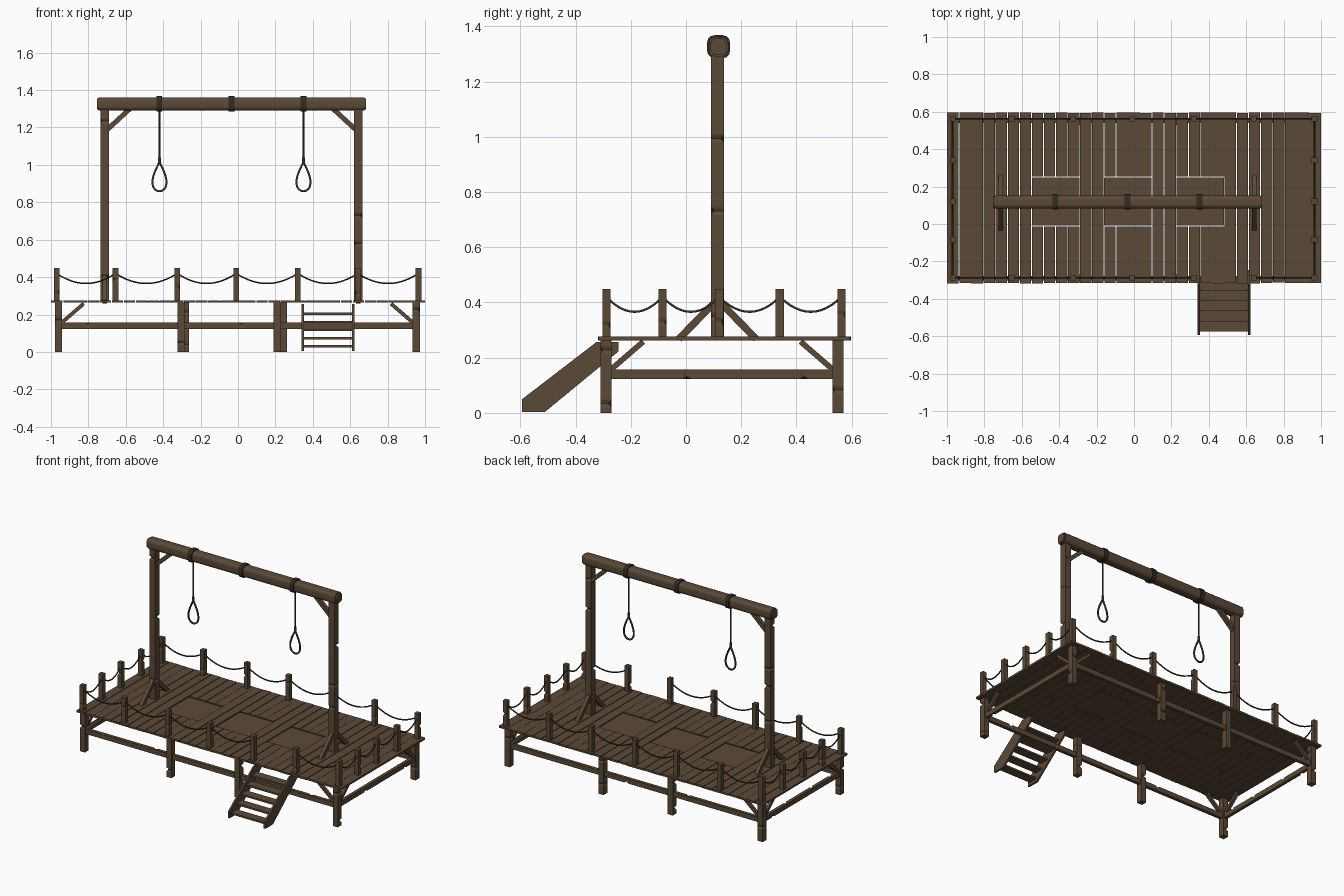
import bpy, bmesh, math, random
from mathutils import Vector, Matrix

if "Cube" in bpy.data.objects:
    bpy.data.objects.remove(bpy.data.objects["Cube"])

random.seed(4)


def material(name, rgb):
    m = bpy.data.materials.new(name)
    m.diffuse_color = (*rgb, 1)
    m.use_nodes = True
    m.node_tree.nodes["Principled BSDF"].inputs["Base Color"].default_value = m.diffuse_color
    return m


WOOD = material("weathered_wood", (0.105, 0.068, 0.039))
ROPE = material("dark_rope", (0.045, 0.032, 0.018))
BAND = material("dark_binding", (0.032, 0.024, 0.016))


def finish(name, bm, mat):
    bmesh.ops.recalc_face_normals(bm, faces=bm.faces)
    me = bpy.data.meshes.new(name)
    bm.to_mesh(me)
    bm.free()
    me.materials.append(mat)
    ob = bpy.data.objects.new(name, me)
    bpy.context.collection.objects.link(ob)
    return ob


def bar(name, p0, p1, w, d, mat=WOOD, chips=0, round_=0.0):
    """Squared timber from p0 to p1, with optional corner chips or rounded long edges."""
    p0, p1 = Vector(p0), Vector(p1)
    ax = p1 - p0
    length = ax.length
    ax.normalize()
    a = Vector((1, 0, 0)) if abs(ax.x) < 1e-4 else Vector((0, 1, 0))
    b = ax.cross(a)
    bm = bmesh.new()
    bmesh.ops.create_cube(bm, size=1)
    bmesh.ops.scale(bm, vec=(w, d, length), verts=bm.verts)
    if round_:
        es = [e for e in bm.edges if abs(e.verts[0].co.z - e.verts[1].co.z) > length / 2]
        bmesh.ops.bevel(bm, geom=es, offset=round_, segments=3, profile=0.5, affect='EDGES')
    for i in range(chips):
        # notch one corner edge
        z = length * ((i + random.uniform(0.25, 0.75)) / chips - 0.5)
        for dz in (-0.014, 0, 0.014):
            bmesh.ops.bisect_plane(bm, geom=bm.verts[:] + bm.edges[:] + bm.faces[:],
                                   plane_co=(0, 0, z + dz), plane_no=(0, 0, 1))
        sx, sy = random.choice((-1, 1)), random.choice((-1, 1))
        for v in bm.verts:
            if abs(v.co.z - z) < 1e-4 and v.co.x * sx > 0 and v.co.y * sy > 0:
                v.co.x *= 0.5
                v.co.y *= 0.5
    rot = Matrix((a, b, ax)).transposed().to_4x4()
    bm.transform(Matrix.Translation((p0 + p1) / 2) @ rot)
    return finish(name, bm, mat)


def box(name, x0, x1, y0, y1, z0, z1, mat=WOOD):
    return bar(name, ((x0 + x1) / 2, (y0 + y1) / 2, z0), ((x0 + x1) / 2, (y0 + y1) / 2, z1),
               x1 - x0, y1 - y0, mat)


def rope(name, pts, radius, cyclic=False):
    cu = bpy.data.curves.new(name, 'CURVE')
    cu.dimensions = '3D'
    cu.bevel_depth = radius
    cu.bevel_resolution = 1
    cu.use_fill_caps = True
    sp = cu.splines.new('POLY')
    sp.points.add(len(pts) - 1)
    for p, c in zip(sp.points, pts):
        p.co = (*c, 1)
    sp.use_cyclic_u = cyclic
    cu.materials.append(ROPE)
    ob = bpy.data.objects.new(name, cu)
    bpy.context.collection.objects.link(ob)
    return ob


DECK0, DECK1 = 0.263, 0.276
YF, YB = -0.29, 0.55
PITCH = 2 / 31
TRAPS = (8, 14, 20)          # plank seams at the trapdoor centres

# Deck planks, split around the trapdoors
wide = {0, 3, 4, 5, 6, 7, 8, 11, 12, 13, 16, 17, 18, 19, 23, 24, 25, 26}
for i in range(31):
    x0 = -1 + PITCH * i + (0.0025 if i - 1 in wide else 0.0007) * (i > 0)
    x1 = -1 + PITCH * (i + 1) - (0.0025 if i in wide else 0.0007) * (i < 30)
    ya, yb = -0.318 + random.uniform(0, 0.004), 0.597 - random.uniform(0, 0.004)
    if any(t - 2 < i <= t + 2 for t in TRAPS):
        box("deck_plank", x0, x1, ya, -0.013, DECK0, DECK1)
        box("deck_plank", x0, x1, 0.253, yb, DECK0, DECK1)
    else:
        box("deck_plank", x0, x1, ya, yb, DECK0, DECK1)
for t in TRAPS:
    cx = -1 + PITCH * (t + 1)
    box("trapdoor", cx - 0.127, cx + 0.127, -0.009, 0.249, DECK0, DECK1 - 0.005)

# Legs, rails and corner braces below the deck
for y, xs in ((YF, (-0.96, -0.305, 0.21, 0.953)), (YB, (-0.96, -0.28, 0.243, 0.953))):
    for x in xs:
        bar("platform_leg", (x, y, 0), (x, y, DECK0), 0.038, 0.04, chips=2)
    bar("long_rail", (-0.955, y, 0.14), (0.95, y, 0.14), 0.022, 0.033, chips=5)
    s = 1 if y < 0 else -1
    for x, r in ((-0.96, 1), (0.953, -1)):
        bar("long_brace", (x + r * 0.01, y, 0.15), (x + r * 0.135, y, 0.258), 0.02, 0.02)
        bar("side_brace", (x, y + s * 0.01, 0.15), (x, y + s * 0.135, 0.258), 0.02, 0.02)
for x in (-0.96, 0.953):
    bar("side_rail", (x, YF, 0.14), (x, YB, 0.14), 0.022, 0.033, chips=4)

# Railing posts with sagging ropes
RX = (-0.97, -0.655, -0.325, -0.01, 0.32, 0.64, 0.965)
RY = (-0.288, -0.085, 0.12, 0.34, 0.563)
runs = [[(x, RY[0]) for x in RX[:5]], [(x, RY[0]) for x in RX[5:]], [(x, RY[-1]) for x in RX],
        [(RX[0], y) for y in RY], [(RX[-1], y) for y in RY]]
for x, y in sorted({p for run in runs for p in run}):
    bar("railing_post", (x, y, DECK0), (x, y, 0.449), 0.03, 0.03, chips=1)
for run in runs:
    for (xa, ya), (xb, yb) in zip(run, run[1:]):
        pts = []
        for k in range(13):
            t = k / 12
            pts.append((xa + (xb - xa) * t, ya + (yb - ya) * t, 0.42 - 0.054 * (1 - (2 * t - 1) ** 2)))
        rope("railing_rope", pts, 0.0045)

# Tall frame: uprights, head braces and foot braces
GY = 0.114
for x, r in ((-0.713, 1), (0.643, -1)):
    bar("frame_upright", (x, GY, DECK0), (x, GY, 1.30), 0.044, 0.046, chips=5)
    bar("head_brace", (x + r * 0.01, GY, 1.185), (x + r * 0.135, GY, 1.3), 0.026, 0.026)
    for s in (-1, 1):
        bar("foot_brace", (x, GY + s * 0.14, 0.268), (x, GY + s * 0.01, 0.4), 0.024, 0.026)

# Cross beam with rounded edges, and its bindings
BZ = 1.326
bar("cross_beam", (-0.745, 0.118, BZ), (0.675, 0.118, BZ), 0.07, 0.07, round_=0.022)
for x0, x1 in ((-0.755, -0.745), (0.675, 0.685)):
    bar("beam_end", (x0, 0.118, BZ), (x1, 0.118, BZ), 0.058, 0.058, round_=0.018)
for x in (-0.42, -0.035, 0.35):
    bar("beam_binding", (x - 0.015, 0.118, BZ), (x + 0.015, 0.118, BZ), 0.083, 0.083, BAND, round_=0.026)

# Hanging ropes with teardrop loops
for x in (-0.42, 0.35):
    rope("hanging_rope", [(x, 0.118, 1.29), (x, 0.118, 1.02)], 0.005)
    rope("rope_knot", [(x, 0.118, 1.005), (x, 0.118, 1.04)], 0.009)
    loop = []
    for k in range(24):
        t = math.tau * k / 24
        loop.append((x + 0.052 * math.sin(t) * math.sin(t / 2) ** 1.3, 0.118, 0.938 + 0.079 * math.cos(t)))
    rope("rope_loop", loop, 0.006, True)

# Stairs: two stringers and five treads
SIDE = ((-0.593, 0.004), (-0.51, 0.004), (-0.245, 0.222), (-0.245, 0.256), (-0.325, 0.256), (-0.593, 0.05))
for x in (0.34, 0.61):
    bm = bmesh.new()
    f = bm.faces.new([bm.verts.new((x, y, z)) for y, z in SIDE])
    ext = bmesh.ops.extrude_face_region(bm, geom=[f])
    bmesh.ops.translate(bm, vec=(0.012, 0, 0), verts=[v for v in ext['geom'] if isinstance(v, bmesh.types.BMVert)])
    finish("stair_stringer", bm, WOOD)
for i in range(5):
    y, z = -0.545 + 0.0545 * i, 0.03 + 0.0435 * i
    box("stair_tread", 0.345, 0.617, y - 0.03, y + 0.03, z - 0.006, z + 0.006)
